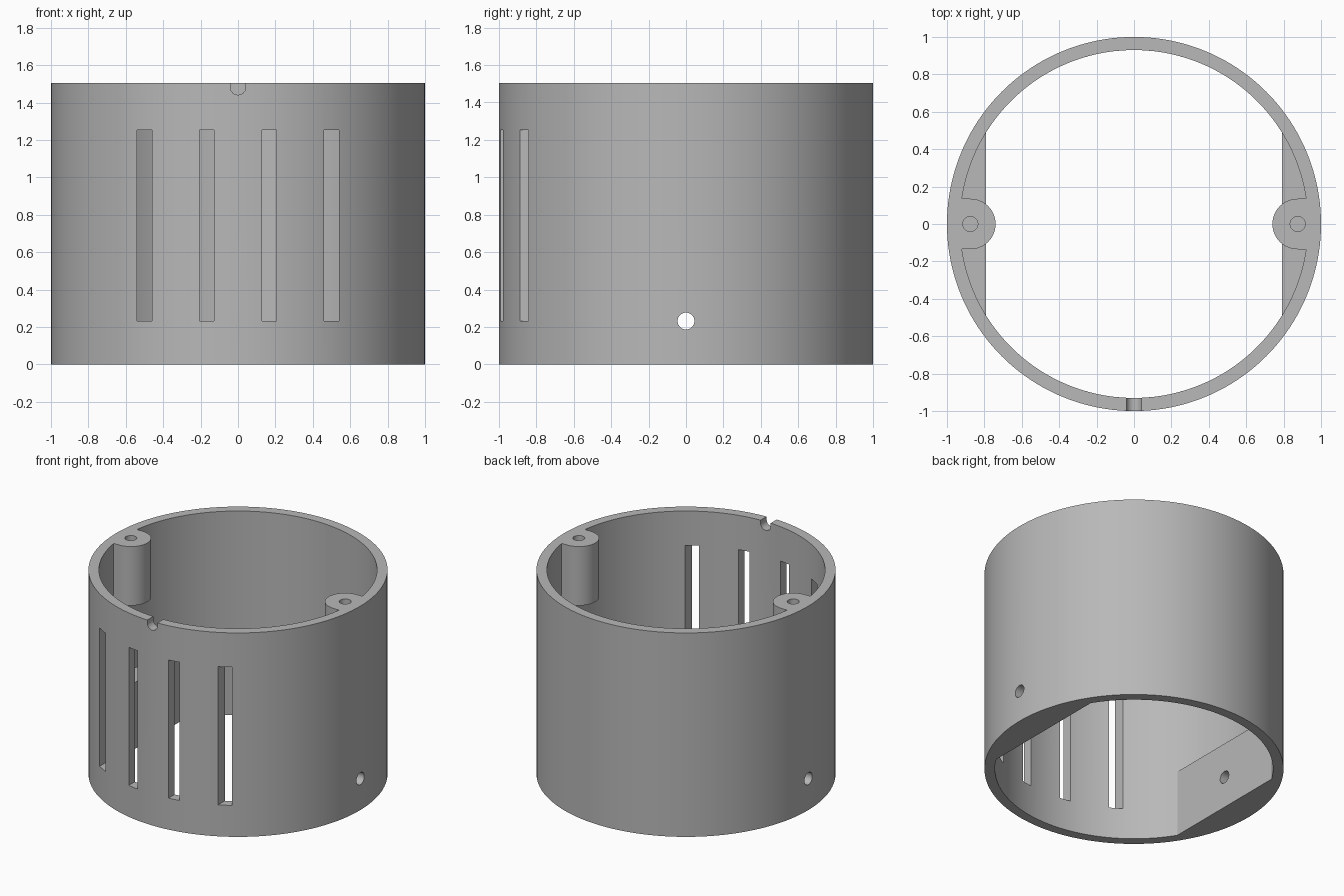
import bpy, bmesh, math
from mathutils import Matrix

if "Cube" in bpy.data.objects:
    bpy.data.objects.remove(bpy.data.objects["Cube"], do_unlink=True)

HEIGHT, OUTER, INNER = 1.505, 1.0, 0.93
FLAT_X, FLAT_TOP = 0.79, 0.49
BOSS_X, BOSS_R, BOSS_BOTTOM = 0.875, 0.135, 1.07

grey = bpy.data.materials.new("plain_grey")
grey.use_nodes = True
colour = (0.48, 0.48, 0.48, 1)
grey.diffuse_color = colour
grey.node_tree.nodes["Principled BSDF"].inputs["Base Color"].default_value = colour


def arc(radius, start, end, steps, cx=0):
    return [(cx + radius * math.cos(start + (end - start) * i / steps),
             radius * math.sin(start + (end - start) * i / steps))
            for i in range(steps + 1)]


def circle(radius, steps, cx=0):
    return arc(radius, 0, math.tau, steps, cx)[:-1]


def prism(name, outline, low, high, matrix=Matrix()):
    """Extrude a flat outline from low to high, then place it."""
    bm = bmesh.new()
    face = bm.faces.new([bm.verts.new((x, y, low)) for x, y in outline])
    top = bmesh.ops.extrude_face_region(bm, geom=[face])["geom"]
    verts = [v for v in top if isinstance(v, bmesh.types.BMVert)]
    bmesh.ops.translate(bm, verts=verts, vec=(0, 0, high - low))
    bmesh.ops.transform(bm, matrix=matrix, verts=bm.verts)
    bmesh.ops.recalc_face_normals(bm, faces=bm.faces)
    mesh = bpy.data.meshes.new(name)
    bm.to_mesh(mesh)
    bm.free()
    mesh.materials.append(grey)
    obj = bpy.data.objects.new(name, mesh)
    bpy.context.collection.objects.link(obj)
    return obj


def combine(target, tool, operation="DIFFERENCE"):
    mod = target.modifiers.new(tool.name, "BOOLEAN")
    mod.operation, mod.solver, mod.object = operation, "EXACT", tool
    bpy.context.view_layer.objects.active = target
    bpy.ops.object.modifier_apply(modifier=mod.name)
    bpy.data.objects.remove(tool, do_unlink=True)


# Round housing, with a bore that has two flat sides near the bottom
housing = prism("housing", circle(OUTER, 160), 0, HEIGHT)
combine(housing, prism("upper_bore", circle(INNER, 160), FLAT_TOP, 2))
a = math.acos(FLAT_X / INNER)
lower = arc(INNER, a, math.pi - a, 52) + arc(INNER, math.pi + a, math.tau - a, 52)
combine(housing, prism("lower_bore", lower, -0.2, FLAT_TOP + 0.05))

# Screw bosses under the rim, each with a blind hole
for side in (0, math.pi):
    turn = Matrix.Rotation(side, 4, "Z")
    outline = arc(BOSS_R, math.pi / 2, 1.5 * math.pi, 32, BOSS_X)
    outline += [(0.96, -BOSS_R), (0.96, BOSS_R)]
    combine(housing, prism("boss", outline, BOSS_BOTTOM, HEIGHT, turn), "UNION")
    combine(housing, prism("screw_hole", circle(0.04, 32, BOSS_X), 1.13, 2, turn))

# Four tall vents in the front wall
for x in (-0.5, -0.167, 0.167, 0.5):
    slot = [(x - 0.04, -1.2), (x + 0.04, -1.2), (x + 0.04, -0.7), (x - 0.04, -0.7)]
    combine(housing, prism("vent", slot, 0.232, 1.252))

# Cross hole through both flat sides
across = Matrix.Translation((0, 0, 0.232)) @ Matrix.Rotation(math.pi / 2, 4, "Y")
combine(housing, prism("cross_hole", circle(0.045, 32), -1.2, 1.2, across))

# Round-bottomed notch in the front rim
notch = arc(0.041, math.pi, math.tau, 20) + [(0.041, 0.1), (-0.041, 0.1)]
forward = Matrix.Translation((0, 0, 1.482)) @ Matrix.Rotation(math.pi / 2, 4, "X")
combine(housing, prism("notch", notch, 0.8, 1.2, forward))

# Smooth walls with crisp edges
bpy.ops.object.select_all(action="DESELECT")
housing.select_set(True)
bpy.context.view_layer.objects.active = housing
bpy.ops.object.shade_smooth_by_angle(angle=math.radians(25))
